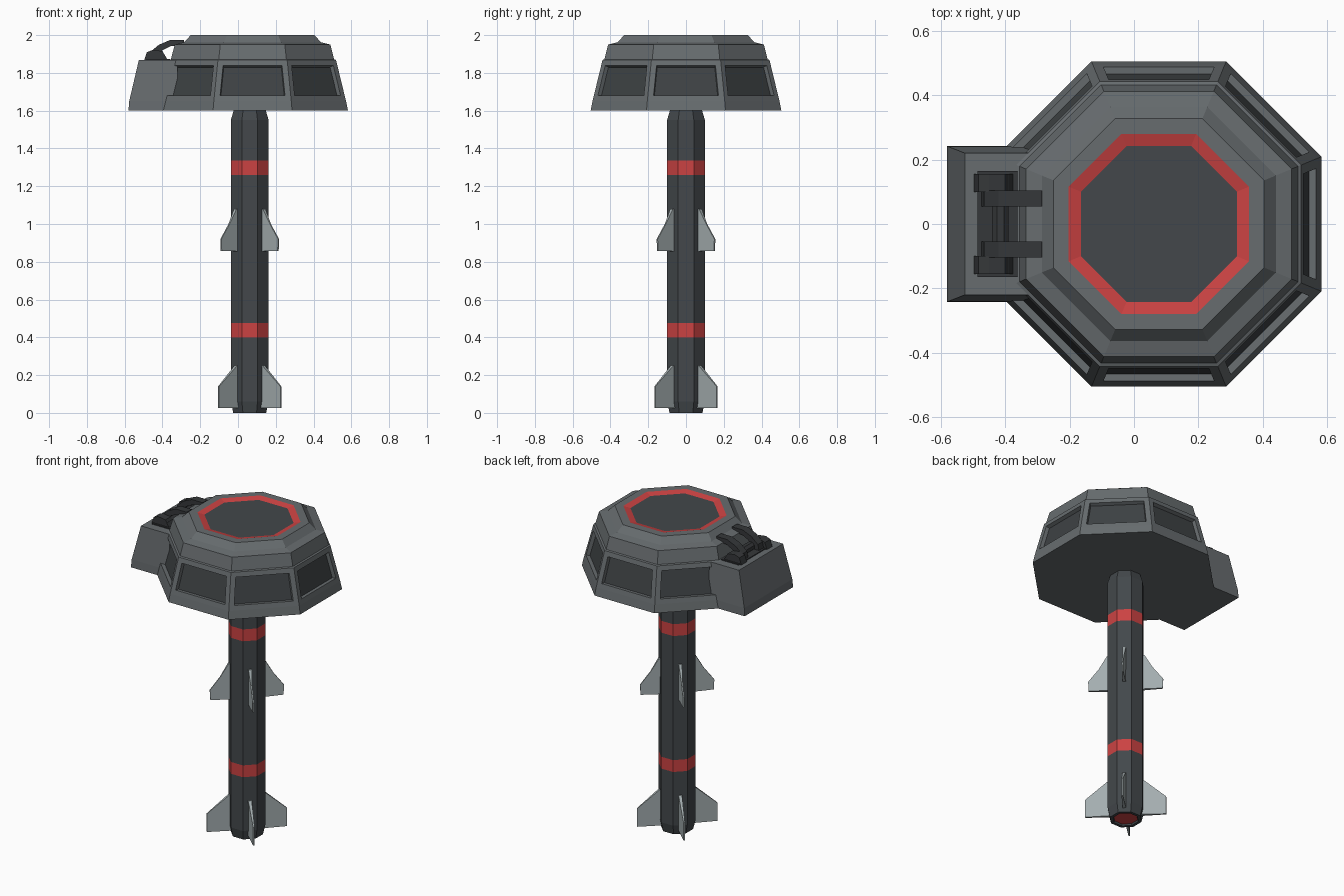
import bpy, bmesh, math
from mathutils import Vector

if "Cube" in bpy.data.objects:
    bpy.data.objects.remove(bpy.data.objects["Cube"])


def material(name, rgb):
    m = bpy.data.materials.new(name)
    m.diffuse_color = (*rgb, 1)
    m.use_nodes = True
    m.node_tree.nodes["Principled BSDF"].inputs["Base Color"].default_value = m.diffuse_color
    return m


HULL = material("hull_grey", (0.135, 0.15, 0.158))
DARK = material("dark_grey", (0.056, 0.064, 0.070))
GLASS = material("window_dark", (0.048, 0.054, 0.058))
HINGE = material("hinge_black", (0.036, 0.039, 0.042))
RED = material("signal_red", (0.60, 0.055, 0.055))
FIN = material("fin_light_grey", (0.37, 0.42, 0.43))


def finish(name, bm, mats):
    me = bpy.data.meshes.new(name)
    bm.to_mesh(me)
    bm.free()
    for m in mats:
        me.materials.append(m)
    ob = bpy.data.objects.new(name, me)
    bpy.context.collection.objects.link(ob)
    return ob


def octagon(a, z, cx):
    """Flat-sided octagon with apothem a."""
    r = a / math.cos(math.pi / 8)
    return [(cx + r * math.cos(math.pi / 8 + i * math.pi / 4),
             r * math.sin(math.pi / 8 + i * math.pi / 4), z) for i in range(8)]


def loft(rings, band_mats=None, caps=(0, 0)):
    """Skin closed rings bottom to top, with a material index per band."""
    bm = bmesh.new()
    vs = [[bm.verts.new(p) for p in ring] for ring in rings]
    n = len(rings[0])
    for k in range(len(vs) - 1):
        for i in range(n):
            j = (i + 1) % n
            f = bm.faces.new((vs[k][i], vs[k][j], vs[k + 1][j], vs[k + 1][i]))
            f.material_index = band_mats[k] if band_mats else 0
    bm.faces.new(vs[0][::-1]).material_index = caps[0]
    bm.faces.new(vs[-1]).material_index = caps[1]
    bm.normal_update()
    return bm


def extrude_y(name, profile, y0, y1, mat):
    """Prism from an x-z profile."""
    return finish(name, loft([[(x, y, z) for x, z in profile] for y in (y1, y0)]), [mat])


# Dome cabin: octagonal tiers, red ring and sunken lid on top
CX = 0.077
tiers = [(0.505, 1.6), (0.495, 1.65), (0.442, 1.868), (0.432, 1.872), (0.412, 1.95),
         (0.363, 1.962), (0.327, 2.0), (0.28, 2.0), (0.242, 1.99)]
bm = loft([octagon(a, z, CX) for a, z in tiers], [0] * 7 + [1], (0, 2))

# Recessed windows on every side except the one behind the hinge box
wins = [f for f in bm.faces
        if 1.7 < f.calc_center_median().z < 1.8 and f.normal.x > -0.9]
bmesh.ops.inset_individual(bm, faces=wins, thickness=0.03, use_even_offset=True)
bmesh.ops.inset_individual(bm, faces=wins, thickness=0.004, depth=-0.022, use_even_offset=True)
for f in wins:
    f.material_index = 3
finish("dome_cabin", bm, [HULL, RED, DARK, GLASS])


# Hinge box on the left side
def rect(x0, x1, y, z):
    return [(x0, -y, z), (x1, -y, z), (x1, y, z), (x0, y, z)]


finish("hinge_box", loft([rect(-0.58, -0.32, 0.242, 1.6), rect(-0.576, -0.32, 0.24, 1.65),
                          rect(-0.525, -0.32, 0.22, 1.868)]), [HULL])
finish("hinge_bed", loft([rect(-0.485, -0.36, 0.165, 1.86),
                          rect(-0.485, -0.36, 0.165, 1.874)]), [HINGE])

# Hinge knuckles, arms and the bar between them
knuckle = [(-0.497, 1.865), (-0.482, 1.91), (-0.45, 1.922), (-0.40, 1.915), (-0.37, 1.865)]
arm = [(-0.475, 1.865), (-0.465, 1.91), (-0.42, 1.948), (-0.36, 1.974), (-0.285, 1.974),
       (-0.285, 1.945), (-0.355, 1.942), (-0.40, 1.92), (-0.425, 1.865)]
for side, s in (("front", -1), ("back", 1)):
    for name, prof, a, b in (("knuckle", knuckle, 0.1, 0.155), ("arm", arm, 0.054, 0.104)):
        lo, hi = sorted((s * a, s * b))
        extrude_y(f"hinge_{name}_{side}", prof, lo, hi, HINGE)
bar = [(-0.415 + 0.028 * math.cos(-i * math.pi / 4 + 0.39),
        1.888 + 0.028 * math.sin(-i * math.pi / 4 + 0.39)) for i in range(8)]
extrude_y("hinge_bar", bar[::-1], -0.155, 0.155, HINGE)

# Octagonal shaft with flush red bands and a recessed red base
SX = 0.062
shaft = [(0.066, 0.01), (0.07, 0.0), (0.087, 0.0), (0.1, 0.06), (0.1, 0.40), (0.1, 0.475),
         (0.1, 1.26), (0.1, 1.335), (0.1, 1.55), (0.085, 1.601)]
bm = loft([octagon(a, z, SX) for a, z in shaft], [0, 0, 0, 0, 1, 0, 1, 0, 0], (1, 0))
finish("shaft", bm, [DARK, RED])

# Four diagonal fins in two rows: (radius, height) outlines
fins = {"lower_fin": [(0.08, 0.025), (0.233, 0.025), (0.233, 0.14), (0.105, 0.25), (0.08, 0.25)],
        "upper_fin": [(0.08, 0.855), (0.213, 0.858), (0.216, 0.92), (0.155, 1.0),
                      (0.108, 1.08), (0.08, 1.08)]}
for name, prof in fins.items():
    for k in range(4):
        a = math.pi / 4 + k * math.pi / 2
        out = Vector((math.cos(a), math.sin(a), 0))
        side = Vector((-math.sin(a), math.cos(a), 0))
        rings = []
        for s in (1, -1):
            # thicker at the root, thin at the tip
            rings.append([Vector((SX, 0, z)) + out * r
                          + side * s * (0.010 if r < 0.12 else 0.004) for r, z in prof])
        bm = loft(rings)
        bmesh.ops.recalc_face_normals(bm, faces=bm.faces)
        finish(f"{name}_{k + 1}", bm, [FIN])

# Make every prism face outward
for ob in bpy.data.objects:
    if ob.name.startswith("hinge"):
        bm = bmesh.new()
        bm.from_mesh(ob.data)
        bmesh.ops.recalc_face_normals(bm, faces=bm.faces)
        bm.to_mesh(ob.data)
        bm.free()
